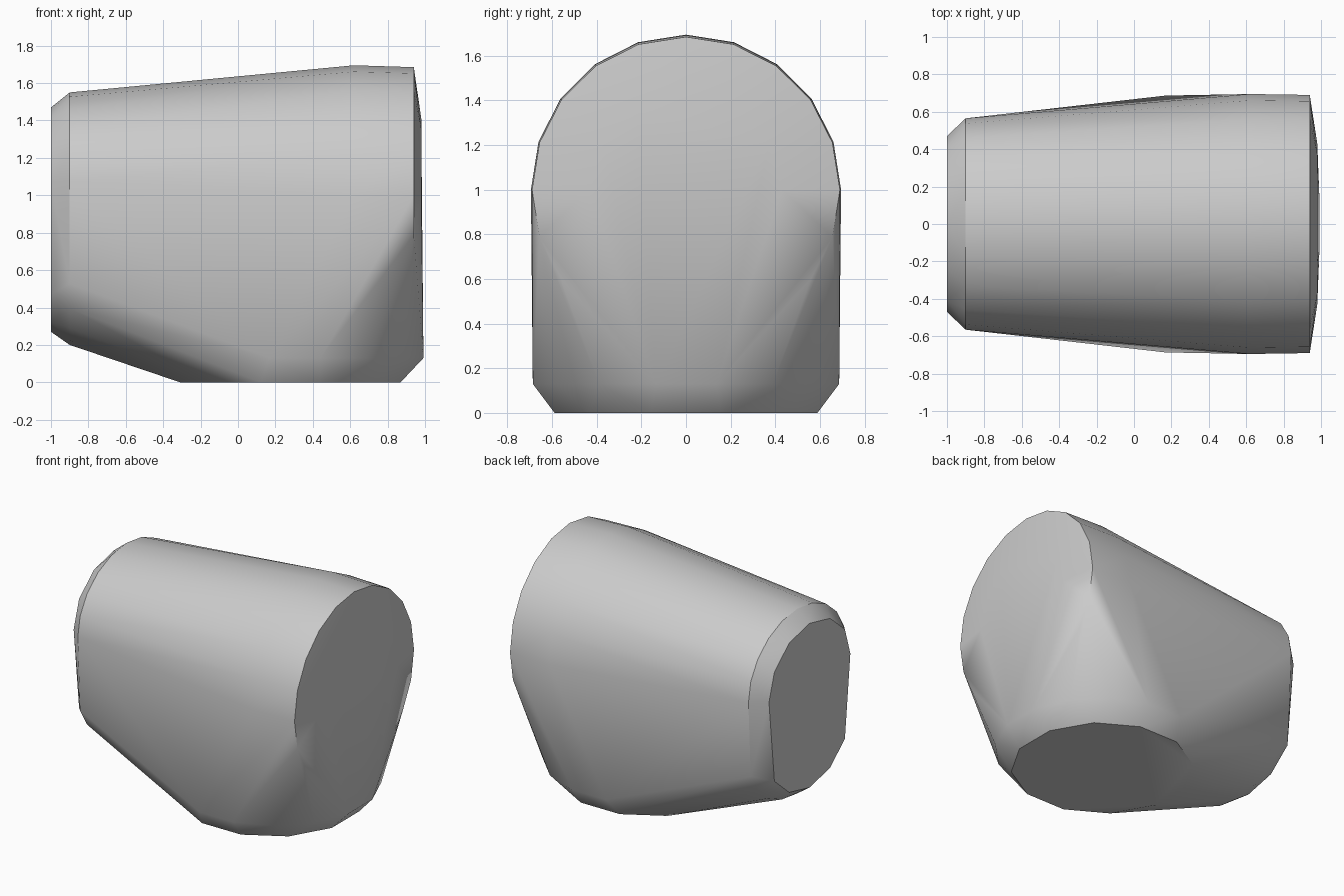
import bpy, bmesh, math
from mathutils import Vector

# Remove the default cube
cube = bpy.data.objects.get("Cube")
if cube:
    bpy.data.objects.remove(cube, do_unlink=True)

# Plain grey
grey = bpy.data.materials.new("plain_grey")
grey.use_nodes = True
colour = (0.6, 0.6, 0.6, 1)
grey.diffuse_color = colour
grey.node_tree.nodes["Principled BSDF"].inputs["Base Color"].default_value = colour


def upright_ring(x, z, ry, rz, straight=0.0, sides=20):
    """Ring facing x, optionally stretched by straight vertical sides."""
    points = []
    for i in range(sides):
        a = 2 * math.pi * i / sides
        s = math.sin(a)
        shift = straight if s > -1e-6 else -straight
        points.append(Vector((x, ry * math.cos(a), z + shift + rz * s)))
    return points


def flat_ring(x, z, r, sides):
    """Ring facing z."""
    return [Vector((x + r * math.cos(a), r * math.sin(a), z))
            for a in (2 * math.pi * (i + 0.5) / sides for i in range(sides))]


points = []
# Narrow end with its chamfer
points += upright_ring(-1.0, 0.87, 0.47, 0.40, 0.20, 12)
points += upright_ring(-0.9, 0.875, 0.565, 0.475, 0.20)
# Wide round end, slightly domed
points += upright_ring(0.62, 1.0, 0.695, 0.695)
points += upright_ring(0.94, 1.0, 0.69, 0.685)
points += upright_ring(0.98, 1.0, 0.43, 0.41, 0, 12)
# Round foot with its chamfer
points += flat_ring(0.305, 0.13, 0.70, 16)
points += flat_ring(0.28, 0.0, 0.61, 12)

# Wrap the rings in one tight skin
bm = bmesh.new()
for p in points:
    bm.verts.new(p)
bmesh.ops.convex_hull(bm, input=bm.verts)
loose = [v for v in bm.verts if not v.link_faces]
bmesh.ops.delete(bm, geom=loose, context='VERTS')
bmesh.ops.dissolve_limit(bm, angle_limit=math.radians(1),
                         verts=bm.verts, edges=bm.edges)
bmesh.ops.recalc_face_normals(bm, faces=bm.faces)
mesh = bpy.data.meshes.new("elbow_housing")
bm.to_mesh(mesh)
bm.free()
mesh.materials.append(grey)

housing = bpy.data.objects.new("elbow_housing", mesh)
bpy.context.collection.objects.link(housing)
bpy.context.view_layer.objects.active = housing
housing.select_set(True)
bpy.ops.object.shade_smooth_by_angle(angle=math.radians(30))
